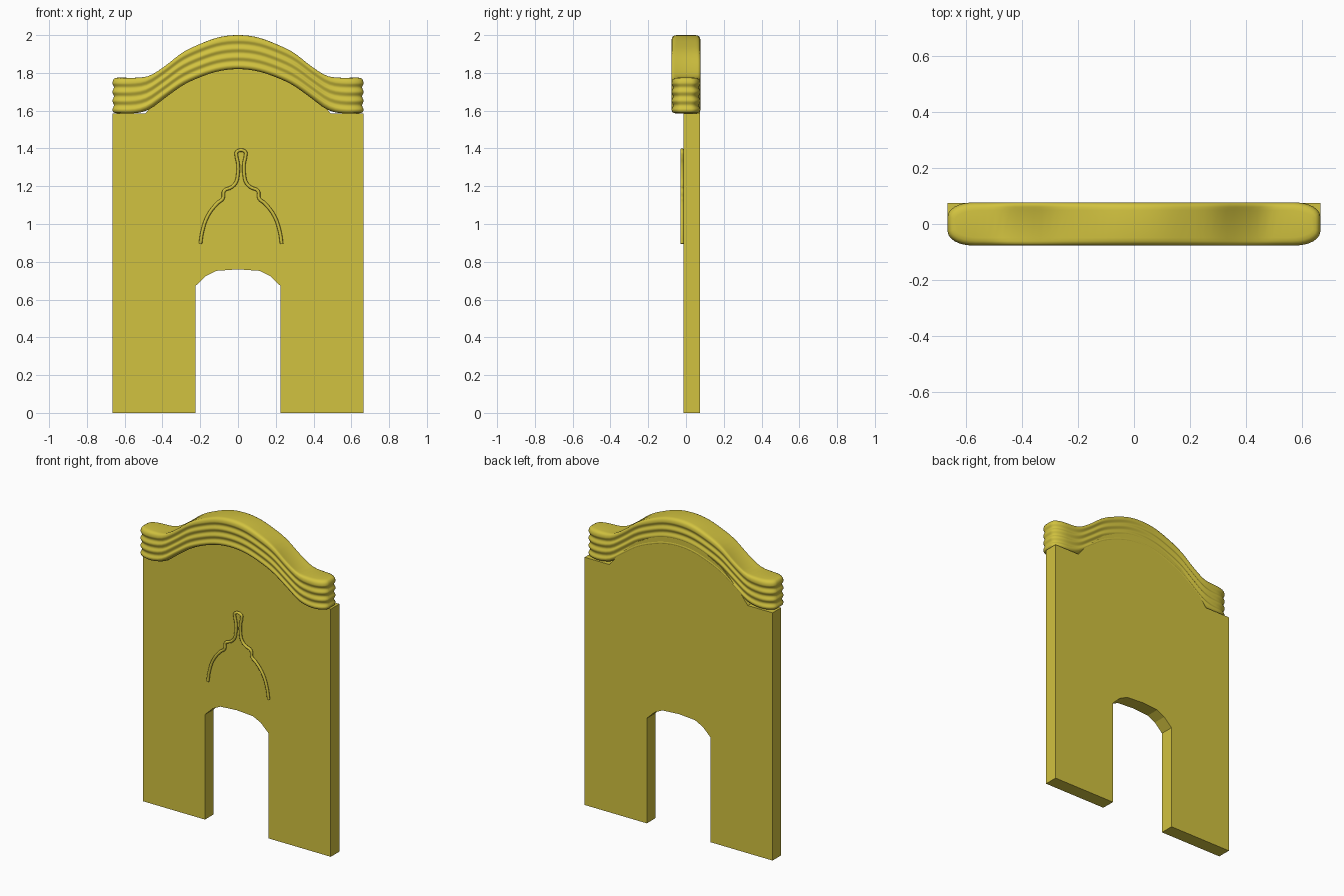
import bpy, bmesh, math

if "Cube" in bpy.data.objects:
    bpy.data.objects.remove(bpy.data.objects["Cube"])

mat = bpy.data.materials.new("yellow_stone")
mat.diffuse_color = (0.64, 0.54, 0.05, 1)
mat.use_nodes = True
mat.node_tree.nodes["Principled BSDF"].inputs["Base Color"].default_value = mat.diffuse_color


def add_object(name, bm):
    bmesh.ops.recalc_face_normals(bm, faces=bm.faces)
    mesh = bpy.data.meshes.new(name)
    bm.to_mesh(mesh)
    bm.free()
    mesh.materials.append(mat)
    ob = bpy.data.objects.new(name, mesh)
    bpy.context.collection.objects.link(ob)
    return ob


def smooth(ob, angle):
    bpy.ops.object.select_all(action='DESELECT')
    bpy.context.view_layer.objects.active = ob
    ob.select_set(True)
    bpy.ops.object.shade_smooth_by_angle(angle=math.radians(angle))


def interp(points, x):
    """Smooth (Catmull-Rom style) height lookup on a list of (x, z)."""
    for i in range(len(points) - 1):
        (x0, z0), (x1, z1) = points[i], points[i + 1]
        if x <= x1 or i == len(points) - 2:
            def slope(k):
                if k == 0 or k == len(points) - 1:
                    return 0
                a, b = points[k - 1], points[k + 1]
                return (b[1] - a[1]) / (b[0] - a[0])
            h = x1 - x0
            t = min(1, (x - x0) / h)
            return ((2*t**3 - 3*t**2 + 1) * z0 + (t**3 - 2*t*t + t) * h * slope(i)
                    + (3*t*t - 2*t**3) * z1 + (t**3 - t*t) * h * slope(i + 1))


# Wall panel with arched doorway: half outline mirrored, then extruded
half = [(0, 0.76), (0.115, 0.752), (0.17, 0.725), (0.225, 0.672), (0.225, 0),
        (0.665, 0), (0.665, 1.585), (0.49, 1.585), (0.43, 1.66), (0.3, 1.78),
        (0.15, 1.86), (0, 1.89)]
bm = bmesh.new()
outline = half + [(-x, z) for x, z in reversed(half[1:-1])]
face = bm.faces.new([bm.verts.new((x, -0.012, z)) for x, z in outline])
ext = bmesh.ops.extrude_face_region(bm, geom=[face])
bmesh.ops.translate(bm, vec=(0, 0.087, 0),
                    verts=[v for v in ext["geom"] if isinstance(v, bmesh.types.BMVert)])
add_object("wall_panel", bm)

# Curved cornice: rounded plan outline stacked in rippled levels
LOW = [(0, 1.82), (0.1, 1.81), (0.2, 1.78), (0.3, 1.735), (0.4, 1.667), (0.48, 1.61),
       (0.55, 1.588), (0.665, 1.586)]
TOP = [(0, 2.0), (0.1, 1.99), (0.2, 1.957), (0.3, 1.91), (0.4, 1.835), (0.48, 1.787),
       (0.55, 1.775), (0.665, 1.775)]
HX, HY, R, RY = 0.665, 0.077, 0.09, 0.05
mid = [-0.575 + 1.15 * i / 40 for i in range(41)]
arc = [math.radians(a) for a in (15, 30, 45, 60, 75, 90)]
right = [(HX - R + R * math.sin(a), HY - RY + RY * math.cos(a)) for a in arc]
front = [(-x, y) for x, y in reversed(right)] + [(x, HY) for x in mid] + right
n = len(front)
levels = [(0, 0.022), (0.015, 0.010), (0.05, 0.003)]
levels += [(t, 0.004 - 0.004 * math.cos(2 * math.pi * (t - 0.1) / 0.25))
           for t in [0.1 + 0.03125 * i for i in range(25)]]
levels += [(0.92, 0.003), (0.965, 0.008), (0.99, 0.016), (1, 0.028)]
bm = bmesh.new()
rings = []
for t, inset in levels:
    ring = []
    for sign, pts in ((-1, front), (1, front[::-1])):
        for x, y in pts:
            lo, hi = interp(LOW, abs(x)), interp(TOP, abs(x))
            ring.append(bm.verts.new((x * (1 - inset / HX), sign * y * (1 - inset / HY),
                                      lo + t * (hi - lo))))
    rings.append(ring)
for a, b in zip(rings, rings[1:]):
    for i in range(2 * n):
        j = (i + 1) % (2 * n)
        bm.faces.new((a[i], a[j], b[j], b[i]))
for ring in (rings[0], rings[-1]):
    for i in range(n - 1):
        bm.faces.new((ring[i], ring[i + 1], ring[2 * n - 2 - i], ring[2 * n - 1 - i]))
smooth(add_object("cornice", bm), 50)

# Thin raised bottle-shaped outline on the front: a mirrored path with a round bevel
side = [(0.215, 0.895), (0.205, 0.96), (0.175, 1.045), (0.125, 1.11), (0.096, 1.135),
        (0.09, 1.175), (0.05, 1.195), (0.027, 1.22), (0.017, 1.26), (0.016, 1.32),
        (0.024, 1.36), (0.022, 1.383)]
path = [(-x, z) for x, z in side] + side[::-1]
curve = bpy.data.curves.new("ornament_outline", 'CURVE')
curve.dimensions = '3D'
curve.bevel_depth = 0.009
curve.bevel_resolution = 2
curve.resolution_u = 4
curve.use_fill_caps = True
spline = curve.splines.new('BEZIER')
spline.bezier_points.add(len(path) - 1)
for p, (x, z) in zip(spline.bezier_points, path):
    p.co = (0.016 + x, -0.021, z)
    p.handle_left_type = p.handle_right_type = 'AUTO'
curve.materials.append(mat)
orn = bpy.data.objects.new("ornament_outline", curve)
bpy.context.collection.objects.link(orn)
bpy.context.view_layer.objects.active = orn
orn.select_set(True)
bpy.ops.object.select_all(action='DESELECT')
orn.select_set(True)
bpy.ops.object.convert(target='MESH')
smooth(bpy.context.object, 50)
